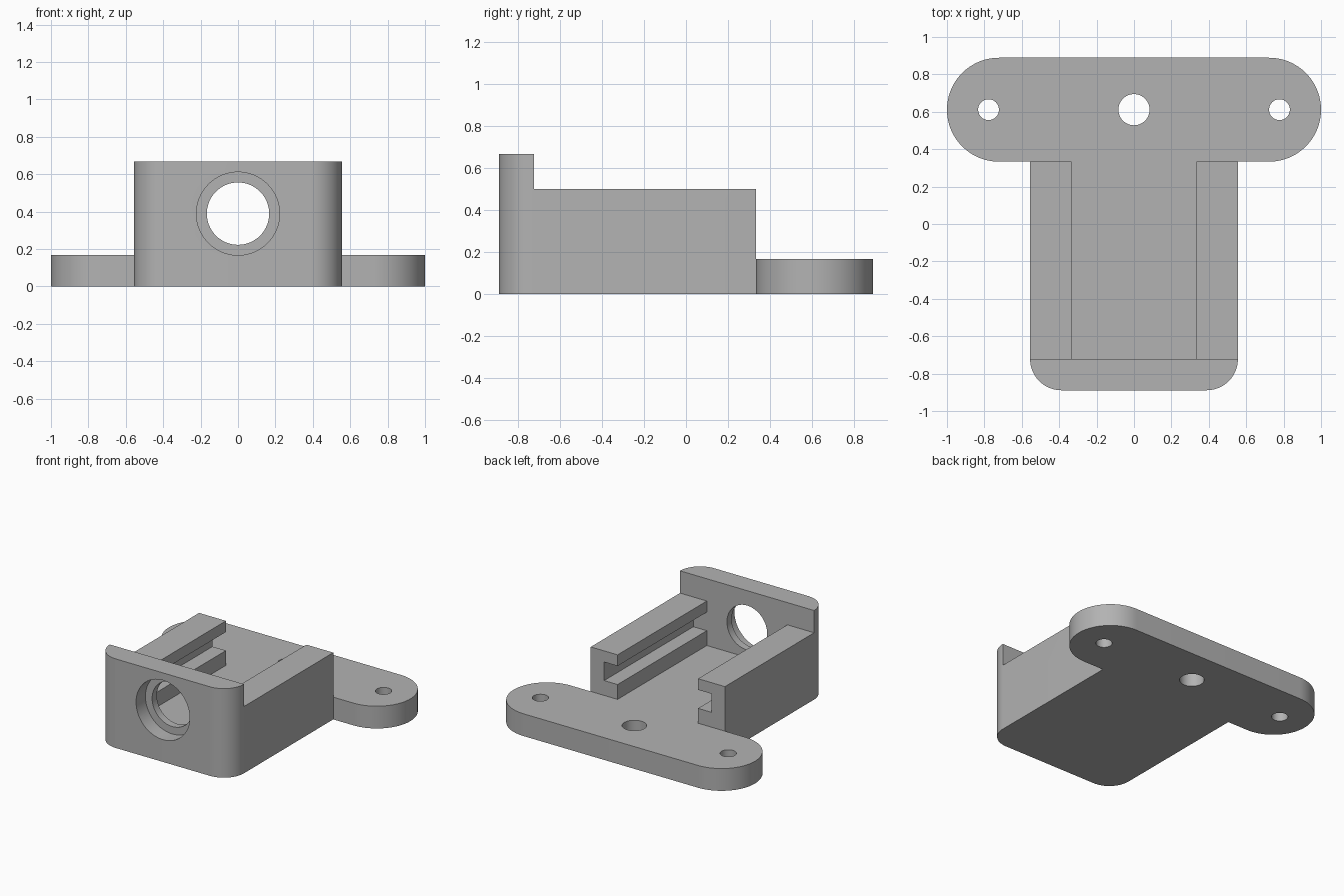
import bpy, bmesh
from math import sin, cos, radians
from mathutils import Vector

cube = bpy.data.objects.get("Cube")
if cube:
    bpy.data.objects.remove(cube, do_unlink=True)

U = 1 / 18  # one design unit; the flange is 36 units wide

grey = bpy.data.materials.new("plain grey")
grey.use_nodes = True
grey.diffuse_color = (0.45, 0.45, 0.45, 1)
grey.node_tree.nodes["Principled BSDF"].inputs["Base Color"].default_value = grey.diffuse_color


def arc(cx, cy, r, start, end, steps):
    angles = [radians(start + (end - start) * i / steps) for i in range(steps + 1)]
    return [(cx + r * cos(a), cy + r * sin(a)) for a in angles]


def mirrored(half):
    """Close a right-hand outline with its mirror image."""
    return half + [(-x, y) for x, y in reversed(half)]


def prism(name, outline, low, high, axis="Z"):
    """Extrude an outline along Z (given as x, y) or along Y (given as x, z)."""
    bm = bmesh.new()
    place = (lambda a, b: (a, b, low)) if axis == "Z" else (lambda a, b: (a, low, b))
    face = bm.faces.new([bm.verts.new(Vector(place(a, b)) * U) for a, b in outline])
    shift = Vector((0, 0, high - low) if axis == "Z" else (0, high - low, 0)) * U
    new = bmesh.ops.extrude_face_region(bm, geom=[face])["geom"]
    bmesh.ops.translate(bm, vec=shift, verts=[v for v in new if isinstance(v, bmesh.types.BMVert)])
    bmesh.ops.recalc_face_normals(bm, faces=bm.faces)
    mesh = bpy.data.meshes.new(name)
    bm.to_mesh(mesh)
    bm.free()
    mesh.materials.append(grey)
    obj = bpy.data.objects.new(name, mesh)
    bpy.context.collection.objects.link(obj)
    return obj


def combine(target, other, operation):
    mod = target.modifiers.new(other.name, "BOOLEAN")
    mod.operation, mod.solver, mod.object = operation, "EXACT", other
    bpy.context.view_layer.objects.active = target
    bpy.ops.object.modifier_apply(modifier=mod.name)
    bpy.data.objects.remove(other, do_unlink=True)


def circle(cx, cy, r):
    return arc(cx, cy, r, 0, 360, 64)[:-1]


# T-shaped base plate: rounded front corners and a stadium flange at the back
corner = arc(7, -13, 3, -90, 0, 16)
bracket = prism("bracket", mirrored(corner + [(10, 6)] + arc(13, 11, 5, -90, 90, 48)), 0, 3)

# Raised front wall
combine(bracket, prism("front_wall", mirrored(corner), 3, 12), "UNION")

# Slotted side rails
rail = [(6, 3), (10, 3), (10, 9), (6, 9), (6, 7.5), (8, 7.5), (8, 5), (6, 5)]
for side, name in ((1, "left_rail"), (-1, "right_rail")):
    combine(bracket, prism(name, [(side * x, z) for x, z in rail], -13, 6, "Y"), "UNION")

# Mounting holes through the flange
for x, r in ((-14, 1), (0, 1.5), (14, 1)):
    combine(bracket, prism("mount_hole", circle(x, 11, r), -1, 4), "DIFFERENCE")

# Stepped round opening in the front wall
combine(bracket, prism("through_hole", circle(0, 7, 3), -17, -12, "Y"), "DIFFERENCE")
combine(bracket, prism("counterbore", circle(0, 7, 4), -17, -14, "Y"), "DIFFERENCE")

# Smooth the round faces and keep the edges crisp
bpy.ops.object.select_all(action="DESELECT")
bracket.select_set(True)
bpy.context.view_layer.objects.active = bracket
bpy.ops.object.shade_smooth_by_angle(angle=radians(30))
